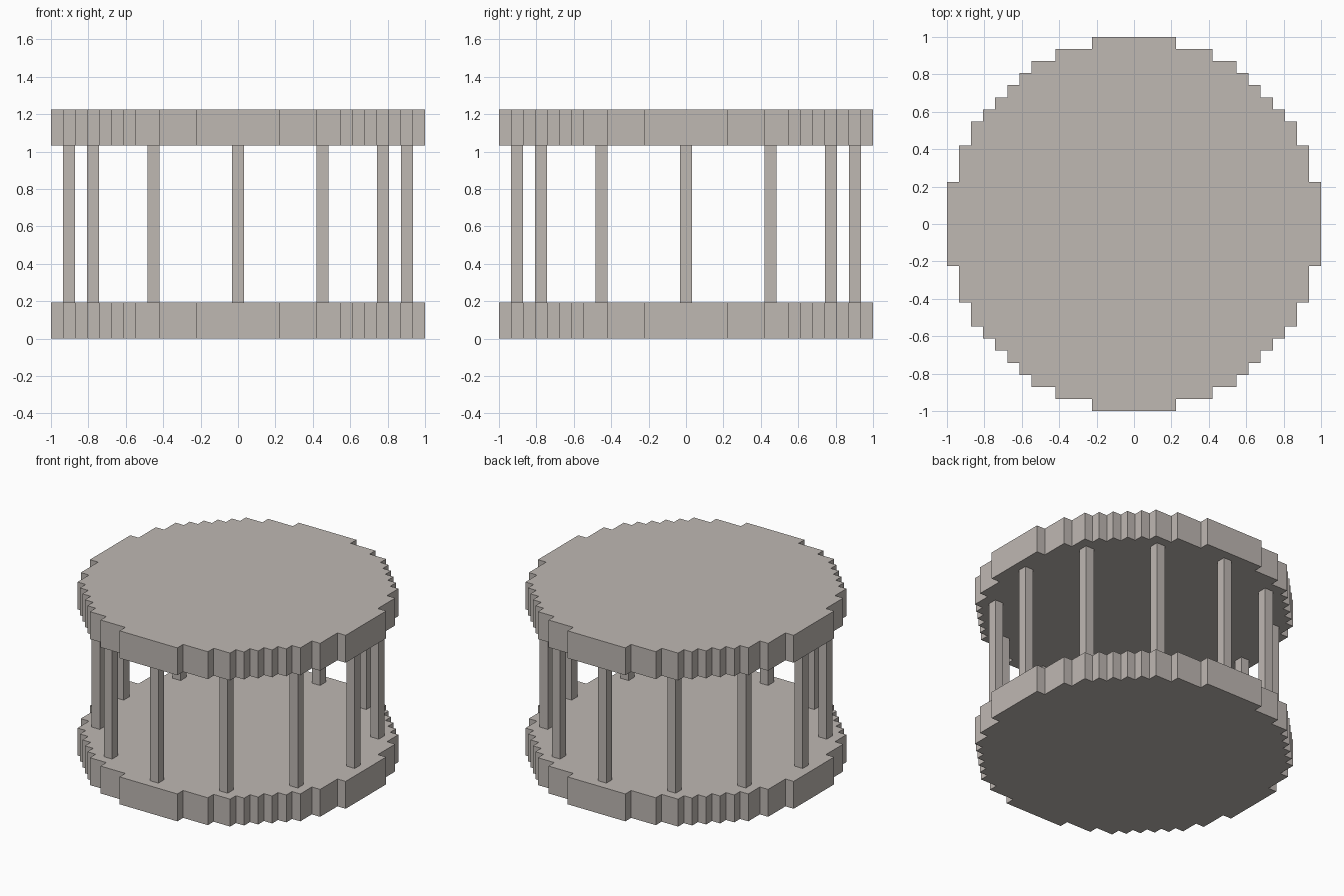
import bpy
import bmesh
import math

default = bpy.data.objects.get("Cube")
if default:
    bpy.data.objects.remove(default, do_unlink=True)

# Everything sits on a block grid, 31 blocks across
BLOCKS = 31
UNIT = 2 / BLOCKS
REACH = BLOCKS // 2
PLATE_LAYERS = 3
POST_LAYERS = 13
POST_COUNT = 12

stone = bpy.data.materials.new("warm_grey_stone")
stone.use_nodes = True
colour = (0.52, 0.48, 0.45, 1)
stone.diffuse_color = colour
stone.node_tree.nodes["Principled BSDF"].inputs["Base Color"].default_value = colour


def prism(name, outline, bottom, layers):
    """Extrude an outline given in blocks upward by a number of layers."""
    bm = bmesh.new()
    face = bm.faces.new([bm.verts.new((x * UNIT, y * UNIT, bottom * UNIT)) for x, y in outline])
    top = bmesh.ops.extrude_face_region(bm, geom=[face])["geom"]
    rising = [v for v in top if isinstance(v, bmesh.types.BMVert)]
    bmesh.ops.translate(bm, verts=rising, vec=(0, 0, layers * UNIT))
    bmesh.ops.dissolve_limit(bm, angle_limit=math.radians(1), verts=bm.verts, edges=bm.edges)
    bmesh.ops.recalc_face_normals(bm, faces=bm.faces)
    mesh = bpy.data.meshes.new(name)
    bm.to_mesh(mesh)
    bm.free()
    mesh.materials.append(stone)
    obj = bpy.data.objects.new(name, mesh)
    bpy.context.collection.objects.link(obj)
    return obj


def stepped_circle():
    """Outline of all blocks whose centres lie inside the circle."""
    right = []
    for row in range(-REACH, REACH + 1):
        half = math.floor(math.sqrt((BLOCKS / 2) ** 2 - row ** 2)) + 0.5
        for point in ((half, row - 0.5), (half, row + 0.5)):
            if point not in right:
                right.append(point)
    return right + [(-x, y) for x, y in reversed(right)]


# Round floor and roof
disc = stepped_circle()
prism("floor_plate", disc, 0, PLATE_LAYERS)
prism("roof_plate", disc, PLATE_LAYERS + POST_LAYERS, PLATE_LAYERS)

# Ring of posts, one block thick and one block in from the rim
for i in range(POST_COUNT):
    angle = math.tau * i / POST_COUNT
    cx = round((REACH - 1) * math.cos(angle))
    cy = round((REACH - 1) * math.sin(angle))
    square = [(cx + dx, cy + dy) for dx, dy in ((-.5, -.5), (.5, -.5), (.5, .5), (-.5, .5))]
    prism(f"post_{i + 1}", square, PLATE_LAYERS, POST_LAYERS)
